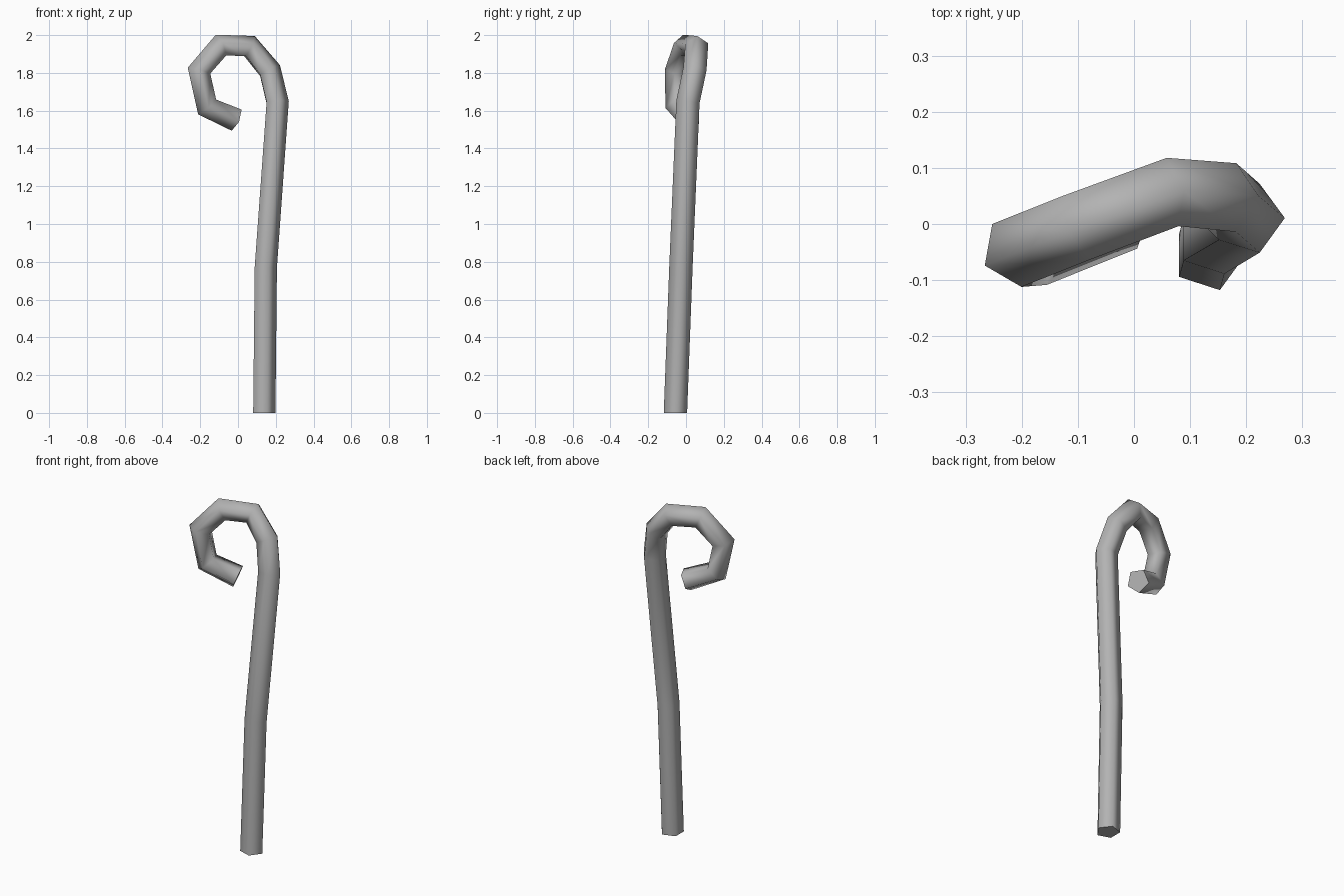
import bpy, bmesh, math
from mathutils import Vector

cube = bpy.data.objects.get("Cube")
if cube:
    bpy.data.objects.remove(cube, do_unlink=True)

SIDES = 5
RADIUS = 0.065

# centre line of the staff, from the foot to the tip of the crook
path = [Vector(p) for p in (
    (0.133, -0.056, 0.0), (0.141, -0.027, 0.77), (0.204, 0.01, 1.645),
    (0.164, 0.046, 1.812), (0.06, 0.056, 1.937), (-0.095, -0.003, 1.942),
    (-0.209, -0.048, 1.81), (-0.167, -0.045, 1.622), (-0.013, 0.017, 1.554))]


def tangent(i):
    """Direction halfway between the two neighbouring segments."""
    if i == 0:
        return Vector((0, 0, 1))
    before = (path[i] - path[i - 1]).normalized()
    if i == len(path) - 1:
        return before
    return (before + (path[i + 1] - path[i]).normalized()).normalized()


# plain grey material
grey = bpy.data.materials.new("plain grey")
grey.use_nodes = True
colour = (0.45, 0.45, 0.45, 1)
grey.diffuse_color = colour
grey.node_tree.nodes["Principled BSDF"].inputs["Base Color"].default_value = colour

# sweep a pentagon along the path without twisting it
bm = bmesh.new()
rings = []
previous, side = tangent(0), Vector((1, 0, 0))
for i, centre in enumerate(path):
    t = tangent(i)
    side = previous.rotation_difference(t) @ side
    other = t.cross(side)
    previous = t
    ring = []
    for k in range(SIDES):
        a = math.tau * k / SIDES
        ring.append(bm.verts.new(centre + RADIUS * (side * math.cos(a) + other * math.sin(a))))
    rings.append(ring)
for low, high in zip(rings, rings[1:]):
    for k in range(SIDES):
        n = (k + 1) % SIDES
        bm.faces.new((low[k], low[n], high[n], high[k]))

# end caps
bm.faces.new(rings[0][::-1])
bm.faces.new(rings[-1])
bmesh.ops.recalc_face_normals(bm, faces=bm.faces)

mesh = bpy.data.meshes.new("crooked_staff")
bm.to_mesh(mesh)
bm.free()
mesh.materials.append(grey)
staff = bpy.data.objects.new("crooked_staff", mesh)
bpy.context.collection.objects.link(staff)

# smooth sides, sharp ends
bpy.context.view_layer.objects.active = staff
staff.select_set(True)
bpy.ops.object.shade_smooth_by_angle(angle=math.radians(80))
